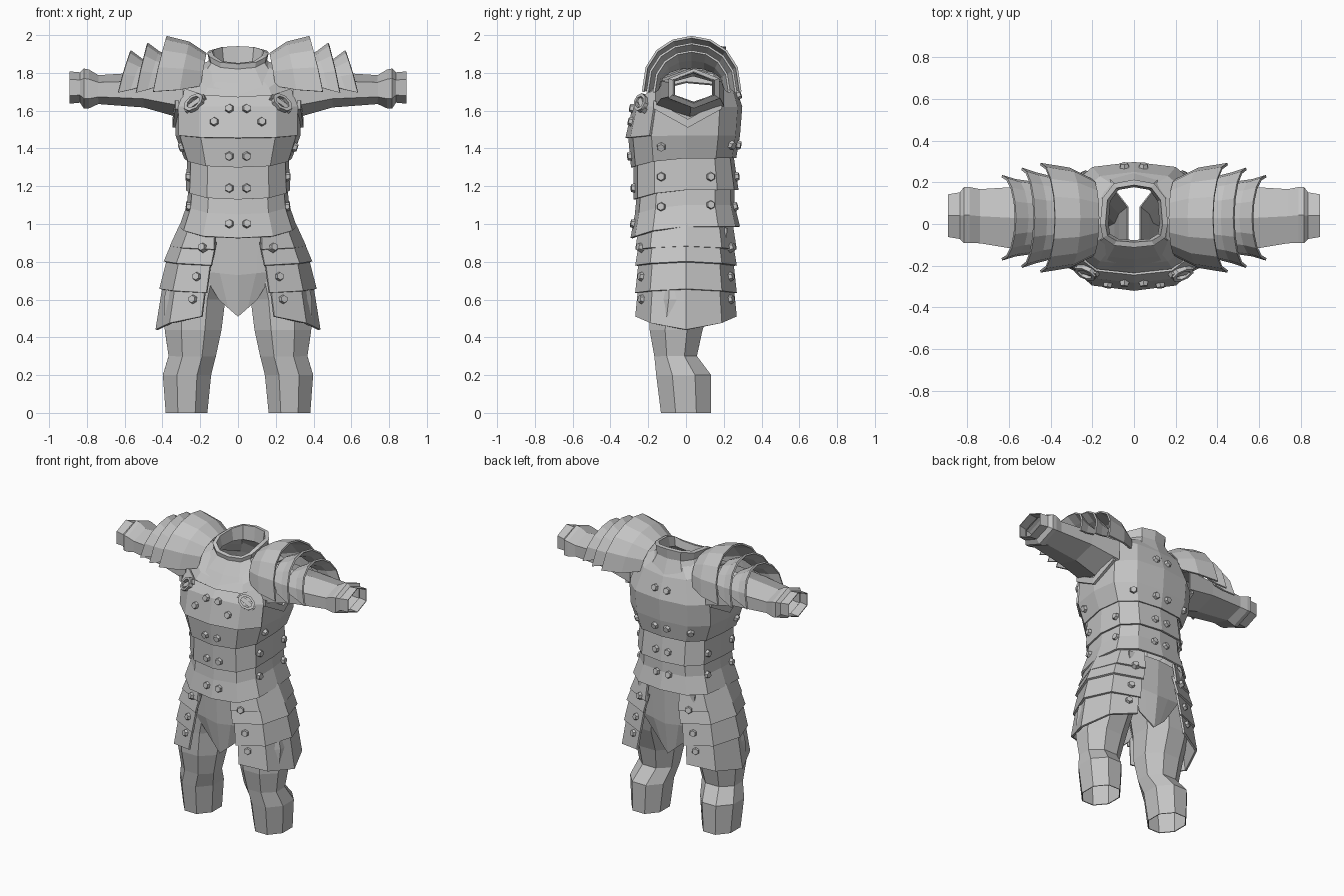
import bpy, bmesh, math
from mathutils import Vector, Matrix
from mathutils.bvhtree import BVHTree

if "Cube" in bpy.data.objects:
    bpy.data.objects.remove(bpy.data.objects["Cube"])

steel = bpy.data.materials.new("plain_grey")
steel.use_nodes = True
GREY = (0.55, 0.55, 0.55, 1)
steel.diffuse_color = GREY
steel.node_tree.nodes["Principled BSDF"].inputs["Base Color"].default_value = GREY

trees = []  # surfaces that rivets can sit on


def finish(name, bm, thick=0):
    mesh = bpy.data.meshes.new(name)
    bm.to_mesh(mesh)
    bm.free()
    mesh.materials.append(steel)
    obj = bpy.data.objects.new(name, mesh)
    bpy.context.collection.objects.link(obj)
    if thick:
        mod = obj.modifiers.new("thickness", "SOLIDIFY")
        mod.thickness = thick
        mod.offset = 0
    return obj


def loft(name, rings, closed=True, thick=0.012, skip=()):
    """Skin rows of points; skip holds (row, segment) openings."""
    bm = bmesh.new()
    rows = [[bm.verts.new(p) for p in r] for r in rings]
    n = len(rows[0])
    for i in range(len(rows) - 1):
        a, b = rows[i], rows[i + 1]
        for j in range(n if closed else n - 1):
            if (i, j) not in skip:
                k = (j + 1) % n
                bm.faces.new((a[j], a[k], b[k], b[j]))
    bmesh.ops.recalc_face_normals(bm, faces=bm.faces)
    trees.append(BVHTree.FromBMesh(bm))
    return finish(name, bm, thick)


QUARTER = [(0, 1), (0.6, 0.92), (0.93, 0.6), (1, 0)]
SECTION = QUARTER + [(u, -v) for u, v in QUARTER[2::-1]]
SECTION += [(-u, v) for u, v in SECTION[5:0:-1]]


def ring(z, w, front, back, dip=0, back_dip=0):
    """Twelve-sided body section whose height dips at the front and back."""
    pts = []
    for u, v in SECTION:
        y = front * v if v > 0 else -back * v
        pts.append((u * w, y, z - (dip if v > 0 else back_dip) * v * v))
    return pts


# torso, open where the arms pass
chest_rows = [ring(1.35, .28, -.285, .26, .05), ring(1.47, .325, -.3, .28, .01),
              ring(1.62, .33, -.262, .292), ring(1.82, .27, -.19, .245, .12, .06),
              ring(1.86, .14, -.09, .19, .05)]
loft("chest", chest_rows, skip=[(2, j) for j in (2, 3, 8, 9)])
loft("waist_band", [ring(1.37, .262, -.272, .245, .05), ring(1.18, .27, -.272, .272, .05)])
loft("hip_band", [ring(1.2, .255, -.255, .25, .05), ring(1.1, .265, -.265, .252, .05),
                  ring(.985, .305, -.288, .28, .06)])

# raised breast plate across the front of the chest
plate = []
for row in (ring(1.475, .334, -.315, .28, .02), ring(1.62, .337, -.277, .29),
            ring(1.74, .3, -.24, .26, .07)):
    plate.append(row[-2:] + row[:3])
loft("breast_plate", plate, closed=False)

# neck guard and collar
loft("gorget", [ring(1.75, .245, -.222, .262, .09, .04), ring(1.8, .2, -.165, .235, .06, .02),
                ring(1.87, .145, -.1, .2, .05)])
loft("collar", [ring(1.84, .135, -.09, .19, .04), ring(1.91, .15, -.1, .2, .06, -.03)], thick=.026)

# hanging front and back flaps between the thigh plates
for name, s in (("front_flap", -1), ("back_flap", 1)):
    rows = []
    for z, w, y, tip in ((.98, .22, .235, 0), (.75, .19, .225, .02), (.6, .1, .195, .09)):
        rows.append([(k * w / 2, s * (y - .012 * abs(k)), z - tip * (1 - abs(k) / 2))
                     for k in range(-2, 3)])
    loft(name, rows, closed=False)


def arch(s, x_top, x_low, r, z_top, z_low):
    """Curved section over the upper arm, from front to back."""
    pts = []
    for k in range(-4, 5):
        a = k * math.pi / 8
        x = x_top + (x_low - x_top) * (1 - math.cos(a))
        pts.append((s * x, .03 + r * math.sin(a), z_low + (z_top - z_low) * math.cos(a) ** .85))
    return pts


SHOULDER = {
    "inner": [(.17, .2, .18, 1.9, 1.73), (.26, .31, .235, 1.96, 1.71), (.38, .45, .258, 1.99, 1.7)],
    "middle": [(.35, .42, .2, 1.88, 1.73), (.42, .48, .215, 1.91, 1.71), (.48, .54, .235, 1.955, 1.695)],
    "outer": [(.44, .5, .17, 1.83, 1.73), (.51, .57, .18, 1.87, 1.71), (.57, .635, .2, 1.915, 1.695)],
}
SLEEVE = [(.29, -.16, .2, 1.56, 1.82), (.5, -.13, .18, 1.62, 1.8), (.74, -.09, .165, 1.638, 1.785),
          (.79, -.09, .175, 1.615, 1.815), (.815, -.09, .175, 1.615, 1.82),
          (.835, -.07, .15, 1.645, 1.8), (.893, -.06, .14, 1.64, 1.805)]
LEG = [(0, .165, .38, -.13, .13), (.2, .145, .395, -.155, .13), (.3, .12, .365, -.165, .055),
       (.44, .09, .385, -.19, .085), (.6, .07, .39, -.19, .15), (.8, .03, .34, -.2, .2)]
# thigh tiers: top height, width, inner edge, then the same at the bottom, then corner lift
TIERS = [(1.0, .3, .12, .88, .355, .125, -.008), (.91, .34, .115, .8, .387, .14, -.01),
         (.83, .365, .14, .655, .41, .165, -.01), (.69, .39, .165, .44, .43, .19, .035)]


def tier_row(s, z, w, inner, depth, lift):
    pts = []
    for k in range(-2, 3):
        x = (w, .83 * w, inner)[abs(k)]
        y = (0, .18, .255)[abs(k)] * depth * (1 if k > 0 else -1)
        pts.append((s * x, y, z + lift * abs(k)))
    return pts


for side, s in (("left", 1), ("right", -1)):
    # overlapping shoulder plates
    for layer, rows in SHOULDER.items():
        loft(f"{side}_shoulder_{layer}", [arch(s, *r) for r in rows], closed=False)

    # six-sided open sleeve with a flared cuff
    rows = []
    for x, y0, y1, z0, z1 in SLEEVE:
        ym, q = (y0 + y1) / 2, (z1 - z0) / 4
        rows.append([(s * x, ym, z1), (s * x, y1, z1 - q), (s * x, y1, z0 + q),
                     (s * x, ym, z0), (s * x, y0, z0 + q), (s * x, y0, z1 - q)])
    loft(side + "_sleeve", rows, thick=.006)

    # pointed trim below the arm
    rows = [[(s * (.322 + .015 * (1 - abs(k))), .01 + .18 * k, z + .1 * abs(k)) for k in (-1, 0, 1)]
            for z in (1.51, 1.555)]
    loft(side + "_armhole_trim", rows, closed=False, thick=.02)

    # trouser leg with a knee bend
    rows = []
    for z, x0, x1, y0, y1 in LEG:
        row = []
        for k in range(8):
            a = (k + .5) * math.pi / 4
            g = 1 / (2 * math.cos(math.pi / 8))
            row.append((s * ((x0 + x1) / 2 + (x1 - x0) * g * math.cos(a)),
                        (y0 + y1) / 2 + (y1 - y0) * g * math.sin(a), z))
        rows.append(row)
    loft(side + "_trouser_leg", rows, thick=.006)

    # layered thigh plates
    for i, (zt, wt, it, zb, wb, ib, lift) in enumerate(TIERS):
        loft(f"{side}_thigh_plate_{i + 1}",
             [tier_row(s, zt, wt, it, .95, lift * .3), tier_row(s, zb, wb, ib, 1.03, lift)],
             closed=False, thick=.014)


def surface(origin, direction):
    """Nearest armour point along a ray, as a frame facing outwards."""
    hits = [t.ray_cast(Vector(origin), Vector(direction)) for t in trees]
    hits = [h for h in hits if h[0] is not None]
    if not hits:
        return None
    loc, normal, _, _ = min(hits, key=lambda h: h[3])
    if normal.dot(Vector(direction)) > 0:
        normal = -normal
    return Matrix.Translation(loc) @ normal.to_track_quat("Z", "Y").to_matrix().to_4x4()


# six-sided rivets
FRONT = [(.045, 1.61), (.125, 1.54), (.045, 1.36), (.045, 1.19), (.045, 1.0)]
BACK = [(.045, 1.68), (.045, 1.42), (.2, 1.42), (.045, 1.25), (.045, 1.09)]
THIGH = [(.185, .875), (.215, .72), (.235, .6)]
FLANK = [(-.13, 1.41), (-.13, 1.25), (-.13, 1.09), (.13, 1.25), (.13, 1.1)]
rays = []
for s in (1, -1):
    rays += [((s * x, -1, z), (0, 1, 0)) for x, z in FRONT + THIGH]
    rays += [((s * x, 1, z), (0, -1, 0)) for x, z in BACK + THIGH]
    rays += [((s, y, z), (-s, 0, 0)) for y, z in FLANK]
bm = bmesh.new()
for origin, direction in rays:
    frame = surface(origin, direction)
    if frame:
        bmesh.ops.create_cone(bm, cap_ends=True, segments=6, radius1=.028, radius2=.02,
                              depth=.03, matrix=frame @ Matrix.Translation((0, 0, .01)))
finish("rivets", bm)

# strap buckles beside the neck guard
for side, s in (("left", 1), ("right", -1)):
    frame = surface((s * .225, -1, 1.635), (0, 1, 0))
    if frame:
        frame = frame @ Matrix.Rotation(s * math.radians(-40), 4, "Z")
        rows = []
        for k in range(8):
            a = k * math.pi / 4
            c, d = math.cos(a), math.sin(a)
            rows.append([frame @ Vector((c * r * 1.35, d * r, h))
                         for r, h in ((.03, 0), (.045, 0), (.045, .025), (.03, .025))])
        loft(side + "_buckle", rows + rows[:1], thick=0)
        bm = bmesh.new()
        bmesh.ops.create_cube(bm, size=1, matrix=frame @ Matrix.Diagonal((.13, .028, .03, 1)))
        finish(side + "_strap", bm)
